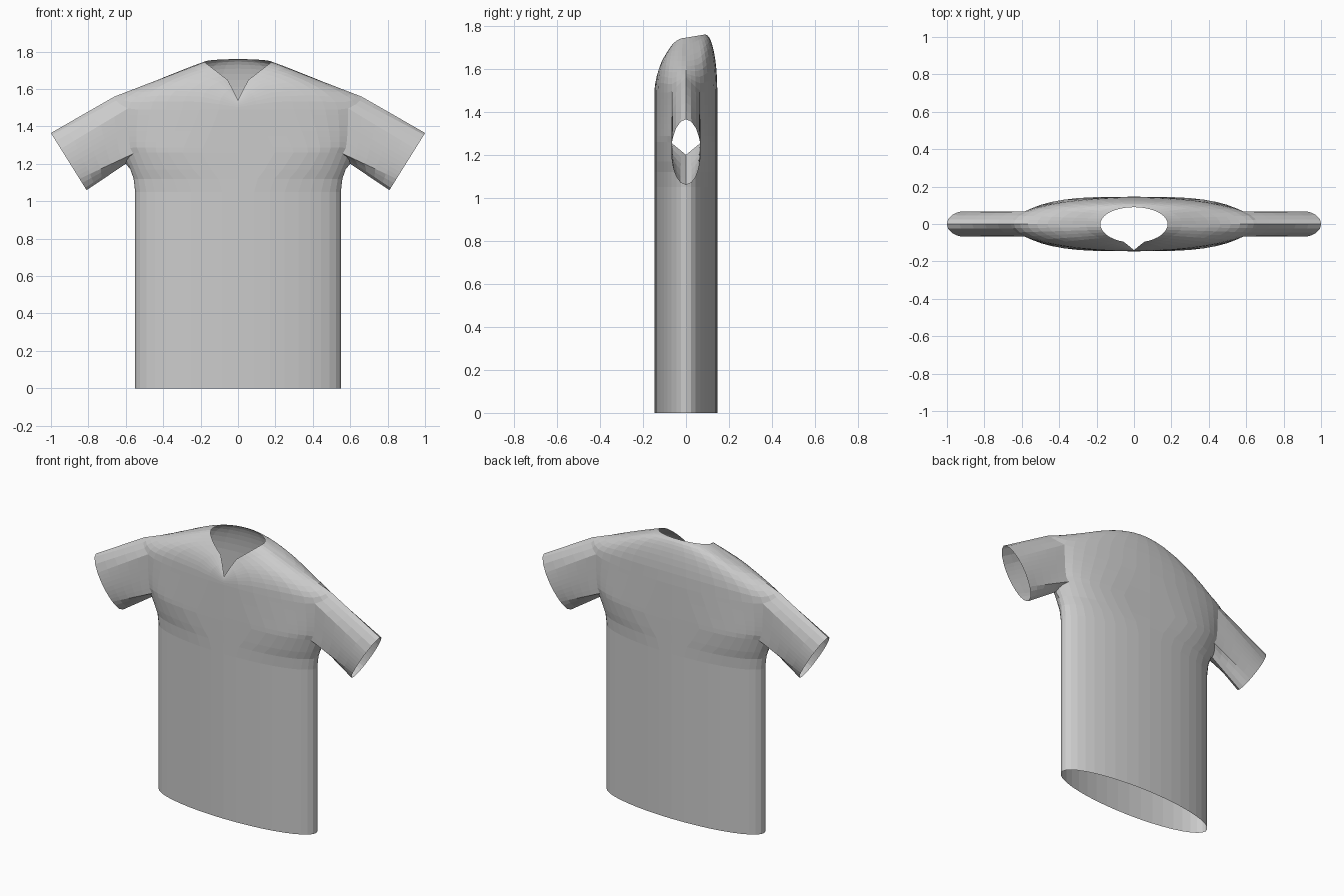
import bpy, bmesh, math
from mathutils import Vector

cube = bpy.data.objects.get("Cube")
if cube:
    bpy.data.objects.remove(cube, do_unlink=True)

COLUMNS, ARM = 40, 3            # columns round the body, half width of the armhole
CHEST_ROWS, SHOULDER_ROWS, SLEEVE_ROWS = 8, 9, 5


def lerp(a, b, t):
    return a + (b - a) * t


def angle(i):
    return 2 * math.pi * i / COLUMNS


def oval(a, rx, ry, z, power=1.0):
    c = math.cos(a)
    return Vector((math.copysign(abs(c) ** power, c) * rx, ry * math.sin(a), z))


def chest(a, u):
    """Ring between the armpit (u = 0) and the shoulder edge (u = 1)."""
    corner = min(1, 2 * abs(math.sin(a)))
    z = lerp(1.2 + 0.06 * corner, 1.56 - 0.07 * corner, u)
    return oval(a, lerp(0.60, 0.66, u ** 0.5), 0.146, z, lerp(0.6, 1, u))


def neckline(a):
    """Round at the back, dropping to a small pointed notch at the front."""
    s, c = math.sin(a), abs(math.cos(a))
    if s >= 0:
        return Vector((0.18 * math.cos(a), 0.09 * s, 1.745 + 0.015 * s))
    notch = max(0, 1 - c / 0.28)
    return Vector((0.18 * math.cos(a), 0.1 * s - 0.04 * notch,
                   1.745 - 0.139 * (1 - c) - 0.066 * notch))


def shoulder(a, t):
    """Rounded yoke from the shoulder edge (t = 0) to the neckline (t = 1)."""
    start, end = chest(a, 1), neckline(a)
    p = start.lerp(end, t)
    rise = lerp(t, math.sqrt(1 - (1 - t) ** 2), abs(math.sin(a)))
    p.z = lerp(start.z, end.z, rise)
    return p


bm = bmesh.new()


def add_ring(points):
    return [bm.verts.new(p) for p in points]


def bridge(low, high, skip=lambda i: False):
    n = len(low)
    for i in range(n):
        if not skip(i):
            j = (i + 1) % n
            bm.faces.new((low[i], low[j], high[j], high[i]))


angles = [angle(i) for i in range(COLUMNS)]

# Body tube, from hem to armpit
rows = [add_ring(oval(a, rx, 0.146, z, p) for a in angles)
        for z, rx, p in ((0, 0.55, 1), (1.05, 0.55, 1), (1.12, 0.558, 0.9), (1.17, 0.575, 0.75))]
first = len(rows)

# Chest and yoke
rows += [add_ring(chest(a, k / CHEST_ROWS) for a in angles) for k in range(CHEST_ROWS + 1)]
last = len(rows) - 1
rows += [add_ring(shoulder(a, (k / SHOULDER_ROWS) ** 1.5) for a in angles)
         for k in range(1, SHOULDER_ROWS + 1)]


def in_armhole(i):
    half = COLUMNS // 2
    return (i + ARM) % half < 2 * ARM


for r in range(len(rows) - 1):
    bridge(rows[r], rows[r + 1], in_armhole if first <= r < last else lambda i: False)

# Sleeves, each drawn out from its armhole to an oval cuff
for side in (1, -1):
    middle = 0 if side > 0 else COLUMNS // 2
    cols = [(middle + k) % COLUMNS for k in range(-ARM, ARM + 1)]
    loop = [rows[first][c] for c in cols]
    loop += [rows[r][cols[-1]] for r in range(first + 1, last)]
    loop += [rows[last][c] for c in reversed(cols)]
    loop += [rows[r][cols[0]] for r in range(last - 1, first, -1)]

    up = Vector((0.53 * side, 0, 0.848))
    root = Vector((0.61 * side, 0, 1.38))
    cuff_centre = Vector((0.905 * side, 0, 1.2125))
    cuff = []
    for v in loop:
        h = (v.co - root).dot(up)
        phi = math.atan2(v.co.y / 0.068, h / 0.18)
        cuff.append(cuff_centre + up * (0.18 * math.cos(phi)) + Vector((0, 0.068 * math.sin(phi), 0)))
    previous = loop
    for k in range(1, SLEEVE_ROWS + 1):
        t = k / SLEEVE_ROWS
        ring = add_ring(v.co.lerp(c, t) for v, c in zip(loop, cuff))
        bridge(previous, ring)
        previous = ring

bmesh.ops.recalc_face_normals(bm, faces=bm.faces[:])
# Keep the cloth facing outwards
bm.faces.ensure_lookup_table()
hem_face = bm.faces[0]
if hem_face.normal.dot(hem_face.calc_center_median()) < 0:
    bmesh.ops.reverse_faces(bm, faces=bm.faces[:])

mesh = bpy.data.meshes.new("shirt")
bm.to_mesh(mesh)
bm.free()
shirt = bpy.data.objects.new("shirt", mesh)
bpy.context.collection.objects.link(shirt)

# Plain grey cloth
cloth = bpy.data.materials.new("grey cloth")
cloth.use_nodes = True
colour = (0.6, 0.6, 0.6, 1)
cloth.diffuse_color = colour
cloth.node_tree.nodes["Principled BSDF"].inputs["Base Color"].default_value = colour
mesh.materials.append(cloth)
